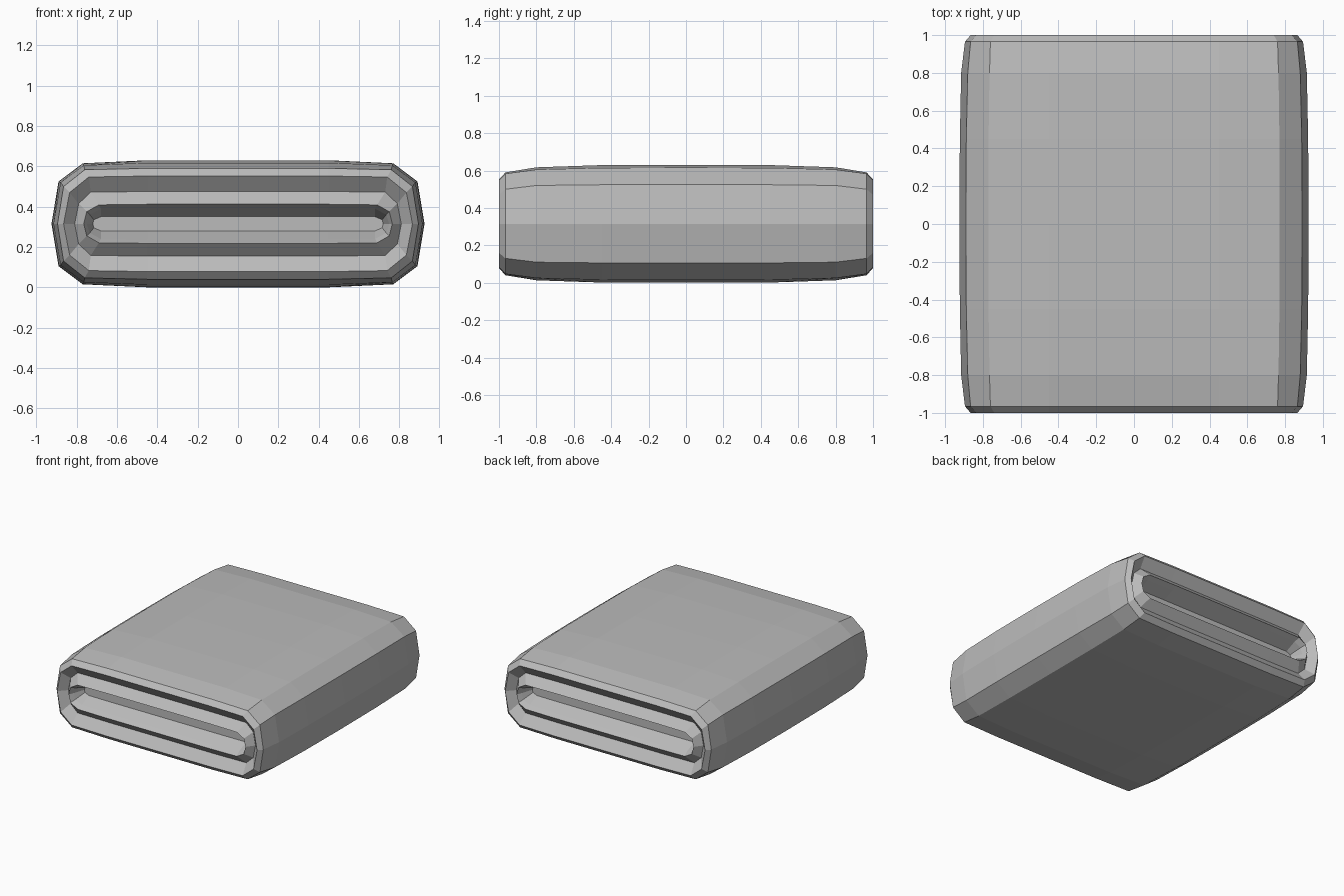
import bpy, bmesh

cube = bpy.data.objects.get("Cube")
if cube:
    bpy.data.objects.remove(cube)

grey = bpy.data.materials.new("soft grey")
grey.use_nodes = True
grey.diffuse_color = (0.5, 0.5, 0.5, 1)
grey.node_tree.nodes["Principled BSDF"].inputs["Base Color"].default_value = (0.5, 0.5, 0.5, 1)

MID = 0.315

# Rings from the middle out to the end, then in through the groove and slot:
# y, half height, shoulder x, shoulder half height, side x, side half height, widest x
RINGS = [
    (0.00, 0.315, 0.77, 0.300, 0.89, 0.210, 0.925),
    (0.45, 0.314, 0.77, 0.299, 0.888, 0.209, 0.922),
    (0.80, 0.302, 0.765, 0.290, 0.88, 0.205, 0.915),
    (0.965, 0.275, 0.76, 0.268, 0.865, 0.185, 0.895),
    (1.00, 0.237, 0.74, 0.232, 0.835, 0.155, 0.865),
    (0.94, 0.160, 0.73, 0.157, 0.79, 0.100, 0.81),
    (1.00, 0.097, 0.69, 0.094, 0.75, 0.060, 0.765),
    (0.96, 0.078, 0.68, 0.075, 0.735, 0.045, 0.75),
    (0.87, 0.036, 0.68, 0.035, 0.715, 0.020, 0.72),
]


def section(h, sx, sh, ex, eh, wx):
    """Closed outline made from one quarter, reflected twice."""
    quarter = [(wx, 0), (ex, eh), (sx, sh), (0.45, h)]
    half = quarter + [(-x, z) for x, z in reversed(quarter)]
    return half + [(x, -z) for x, z in reversed(half[1:-1])]


def rolled_shell(name):
    bm = bmesh.new()
    loops = []
    for y, *shape in RINGS:
        loops.append([bm.verts.new((x, -y, z + MID)) for x, z in section(*shape)])
    n = len(loops[0])
    for a, b in zip(loops, loops[1:]):
        for i in range(n):
            j = (i + 1) % n
            bm.faces.new((a[i], a[j], b[j], b[i]))
    # Floor of the slot
    bm.faces.new(loops[-1])
    # Matching back half
    geom = bm.verts[:] + bm.edges[:] + bm.faces[:]
    bmesh.ops.mirror(bm, geom=geom, axis='Y', merge_dist=0.0005)
    bmesh.ops.recalc_face_normals(bm, faces=bm.faces)
    mesh = bpy.data.meshes.new(name)
    bm.to_mesh(mesh)
    bm.free()
    mesh.materials.append(grey)
    obj = bpy.data.objects.new(name, mesh)
    bpy.context.collection.objects.link(obj)
    return obj


rolled_shell("folded_pad")
